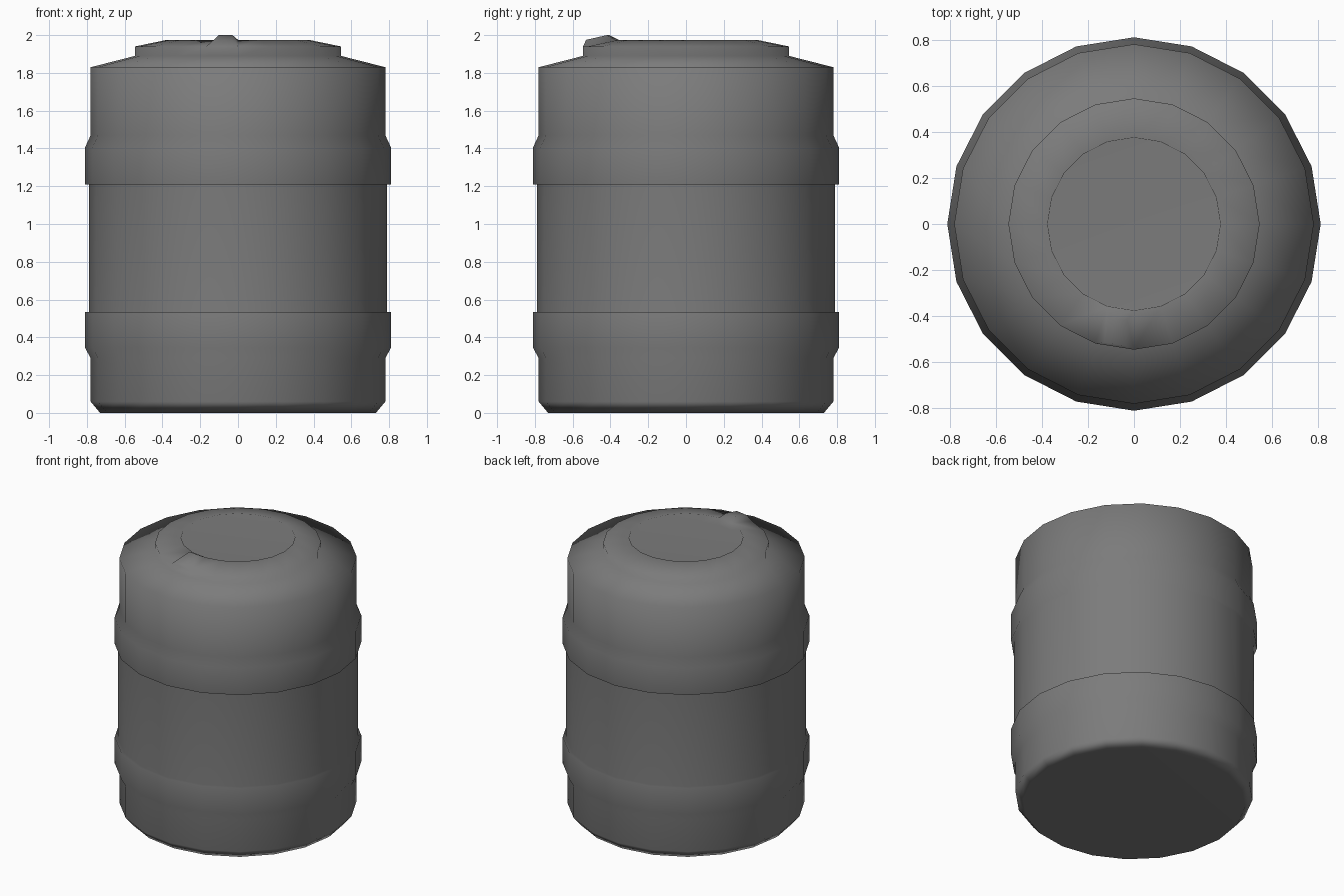
import bpy, bmesh, math

if "Cube" in bpy.data.objects:
    bpy.data.objects.remove(bpy.data.objects["Cube"])

SIDES = 20
STEP = 2 * math.pi / SIDES

# Radius / height outline: base, two raised bands, shoulder, lid, recessed lid centre
PROFILE = [
    (0.73, 0.0), (0.78, 0.06), (0.78, 0.29),
    (0.81, 0.345), (0.81, 0.535), (0.79, 0.535),
    (0.79, 1.21), (0.81, 1.21), (0.81, 1.405),
    (0.78, 1.47), (0.78, 1.83),
    (0.545, 1.89), (0.545, 1.94), (0.375, 1.975), (0.372, 1.925),
]


def polar(r, a, z):
    return (r * math.cos(a), r * math.sin(a), z)


bm = bmesh.new()

# Lathed shell with flat floor and closed lid recess
rings = [[bm.verts.new(polar(r, i * STEP, z)) for i in range(SIDES)] for r, z in PROFILE]
vent_face = None
for k, (low, high) in enumerate(zip(rings, rings[1:])):
    for i in range(SIDES):
        j = (i + 1) % SIDES
        face = bm.faces.new((low[i], low[j], high[j], high[i]))
        # Lid segment just left of the front centre carries the vent
        if PROFILE[k] == (0.545, 1.94) and i == 14:
            vent_face = face
bm.faces.new(rings[0][::-1])
bm.faces.new(rings[-1])

# Raised vent: inset one lid segment and lift it
bmesh.ops.inset_region(bm, faces=[vent_face], thickness=0.03)
for v in vent_face.verts:
    outer = math.hypot(v.co.x, v.co.y) > 0.46
    left = v.co.x < -0.075
    angle = math.radians(-104 if left else -94)
    v.co = polar(0.53, angle, 1.975) if outer else polar(0.42, angle, 2.0)

bmesh.ops.recalc_face_normals(bm, faces=bm.faces)
for f in bm.faces:
    f.smooth = True

mesh = bpy.data.meshes.new("storage_barrel")
bm.to_mesh(mesh)
bm.free()
barrel = bpy.data.objects.new("storage_barrel", mesh)
bpy.context.collection.objects.link(barrel)

# Large faces dominate the smooth shading
weighted = barrel.modifiers.new("weighted_shading", 'WEIGHTED_NORMAL')
weighted.mode = 'FACE_AREA'

# Dark grey plastic
plastic = bpy.data.materials.new("dark_plastic")
plastic.diffuse_color = (0.2, 0.2, 0.2, 1)
plastic.use_nodes = True
plastic.node_tree.nodes["Principled BSDF"].inputs["Base Color"].default_value = plastic.diffuse_color
mesh.materials.append(plastic)
